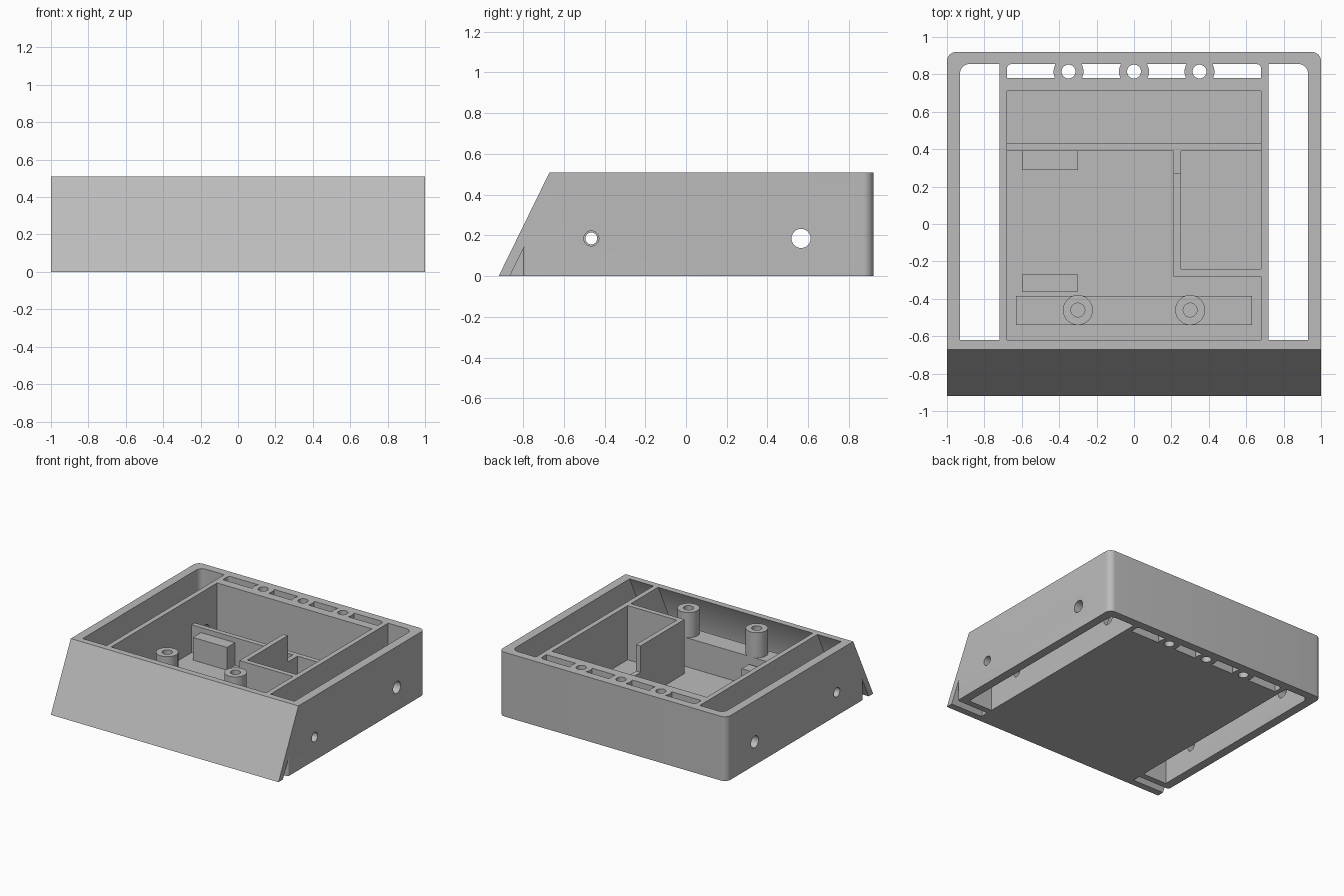
import bpy, bmesh, math
from mathutils import Vector

if "Cube" in bpy.data.objects:
    bpy.data.objects.remove(bpy.data.objects["Cube"])

grey = bpy.data.materials.new("plain grey plastic")
grey.use_nodes = True
grey.diffuse_color = (0.5, 0.5, 0.5, 1)
grey.node_tree.nodes["Principled BSDF"].inputs["Base Color"].default_value = (0.5, 0.5, 0.5, 1)

TOP, FLOOR, SLOPE = 0.51, 0.08, 0.49
parts = []


def prism(name, pts, axis, lo, hi, round_at=(), radius=0.05, clip=None):
    """Extrude a profile along x or z; round vertical edges at the given (x, y)."""
    bm = bmesh.new()
    place = (lambda p, t: (t, *p)) if axis == "x" else (lambda p, t: (*p, t))
    face = bm.faces.new([bm.verts.new(place(p, lo)) for p in pts])
    new = bmesh.ops.extrude_face_region(bm, geom=[face])["geom"]
    step = Vector(place((0, 0), hi - lo))
    bmesh.ops.translate(bm, vec=step, verts=[g for g in new if isinstance(g, bmesh.types.BMVert)])
    edges = [e for e in bm.edges for c in round_at
             if all((v.co.xy - Vector(c)).length < 1e-3 for v in e.verts)]
    if edges:
        bmesh.ops.bevel(bm, geom=edges, offset=radius, segments=8, profile=0.5, affect="EDGES")
    if clip:
        cut = bmesh.ops.bisect_plane(bm, geom=bm.verts[:] + bm.edges[:] + bm.faces[:],
                                     plane_co=clip[0], plane_no=clip[1], clear_inner=True)
        bmesh.ops.holes_fill(bm, edges=[g for g in cut["geom_cut"] if isinstance(g, bmesh.types.BMEdge)])
    bmesh.ops.recalc_face_normals(bm, faces=bm.faces)
    mesh = bpy.data.meshes.new(name)
    bm.to_mesh(mesh)
    bm.free()
    mesh.materials.append(grey)
    ob = bpy.data.objects.new(name, mesh)
    bpy.context.scene.collection.objects.link(ob)
    return ob


def box(name, x0, x1, y0, y1, z0, z1, **kw):
    return prism(name, [(x0, y0), (x1, y0), (x1, y1), (x0, y1)], "z", z0, z1, **kw)


def rod(name, axis, a, b, r, lo, hi):
    n = 40
    ring = [(a + r * math.cos(i * math.tau / n), b + r * math.sin(i * math.tau / n)) for i in range(n)]
    return prism(name, ring, axis, lo, hi)


def cut(target, *cutters):
    for c in cutters:
        mod = target.modifiers.new("cut", "BOOLEAN")
        mod.operation, mod.solver, mod.object = "DIFFERENCE", "EXACT", c
        bpy.context.view_layer.objects.active = target
        bpy.ops.object.modifier_apply(modifier=mod.name)
        bpy.data.objects.remove(c)


def slope_y(y_top, z):
    return y_top - SLOPE * (TOP - z)


# Wedge-fronted case with rounded rear corners
case = prism("case", [(-0.92, 0), (0.92, 0), (0.92, TOP), (-0.67, TOP)], "x", -1, 1,
             round_at=[(-1, 0.92), (1, 0.92)])
parts.append(case)


# Hollow profile: sloped behind the front plate, then upright
def hollow(y_back, z_low):
    return [(y_back, z_low), (y_back, 0.6), (slope_y(-0.62, 0.6), 0.6), (-0.75, 0.245), (-0.75, z_low)]


cut(case, prism("main_hollow", hollow(0.71, FLOOR), "x", -0.68, 0.68))

for s in (-1, 1):
    # Open side channels
    lo, hi = sorted((s * 0.72, s * 0.93))
    cut(case, prism("channel", hollow(0.855, -0.1), "x", lo, hi, round_at=[(s * 0.93, 0.855)]))
    # Gap between the front plate and the rounded box corner
    arc = [(0.98 + 0.02 * math.sin(a * math.pi / 12), -0.78 - 0.02 * math.cos(a * math.pi / 12))
           for a in range(7)]
    plan = [(0.72, -0.8)] + arc + [(1.1, -0.78), (1.1, -1.1), (0.72, -1.1)]
    cut(case, prism("plate_gap", [(s * x, y) for x, y in plan], "z", -0.1, 0.3,
                    clip=((0, -0.865, 0), (0, 1, -SLOPE))))
    # Wider mouth of the front cable hole
    lo, hi = sorted((s * 0.85, s * 1.1))
    cut(case, rod("hole_mouth", "x", -0.465, 0.185, 0.037, lo, hi))

# Cross holes through all side walls
cut(case, rod("front_hole", "x", -0.465, 0.185, 0.029, -1.1, 1.1),
    rod("rear_hole", "x", 0.565, 0.185, 0.047, -1.1, 1.1))

# Rear vents, interrupted by three screw tubes
vent = box("vents", -0.68, 0.68, 0.78, 0.855, -0.1, 0.6,
           round_at=[(-0.68, 0.855), (0.68, 0.855)], radius=0.025)
tubes = (-0.35, 0, 0.35)
cut(vent, *[rod("tube", "z", x, 0.815, 0.08, -0.2, 0.7) for x in tubes])
cut(case, vent, *[rod("tube_bore", "z", x, 0.815, 0.037, -0.2, 0.7) for x in tubes])

# Raised mounting step with two screw posts
step = box("mounting_step", -0.63, 0.63, -0.54, -0.385, FLOOR, 0.31)
cut(step, rod("step_bore", "x", -0.465, 0.185, 0.029, -1, 1))
parts.append(step)
for side, x in (("right", -0.3), ("left", 0.3)):
    post = rod(side + "_screw_post", "z", x, -0.46, 0.08, 0.305, TOP)
    cut(post, rod("post_bore", "z", x, -0.46, 0.037, 0.33, 0.6))
    parts.append(post)

# Inner walls and support blocks
parts += [
    box("cross_wall", -0.68, 0.68, 0.39, 0.43, FLOOR, 0.3),
    prism("partition", [(0.39, FLOOR), (0.39, 0.3), (0.27, 0.3), (0.27, TOP), (-0.28, TOP), (-0.28, FLOOR)],
          "x", 0.21, 0.25),
    box("partition_arm", 0.25, 0.68, -0.28, -0.24, FLOOR, TOP),
    box("rear_block", -0.6, -0.3, 0.29, 0.39, FLOOR, 0.26),
    box("front_block", -0.6, -0.3, -0.36, -0.27, FLOOR, 0.26),
]

# Smooth the round surfaces, keep the edges crisp
bpy.ops.object.select_all(action="DESELECT")
for ob in parts:
    ob.select_set(True)
bpy.context.view_layer.objects.active = case
bpy.ops.object.shade_smooth_by_angle(angle=math.radians(30))
